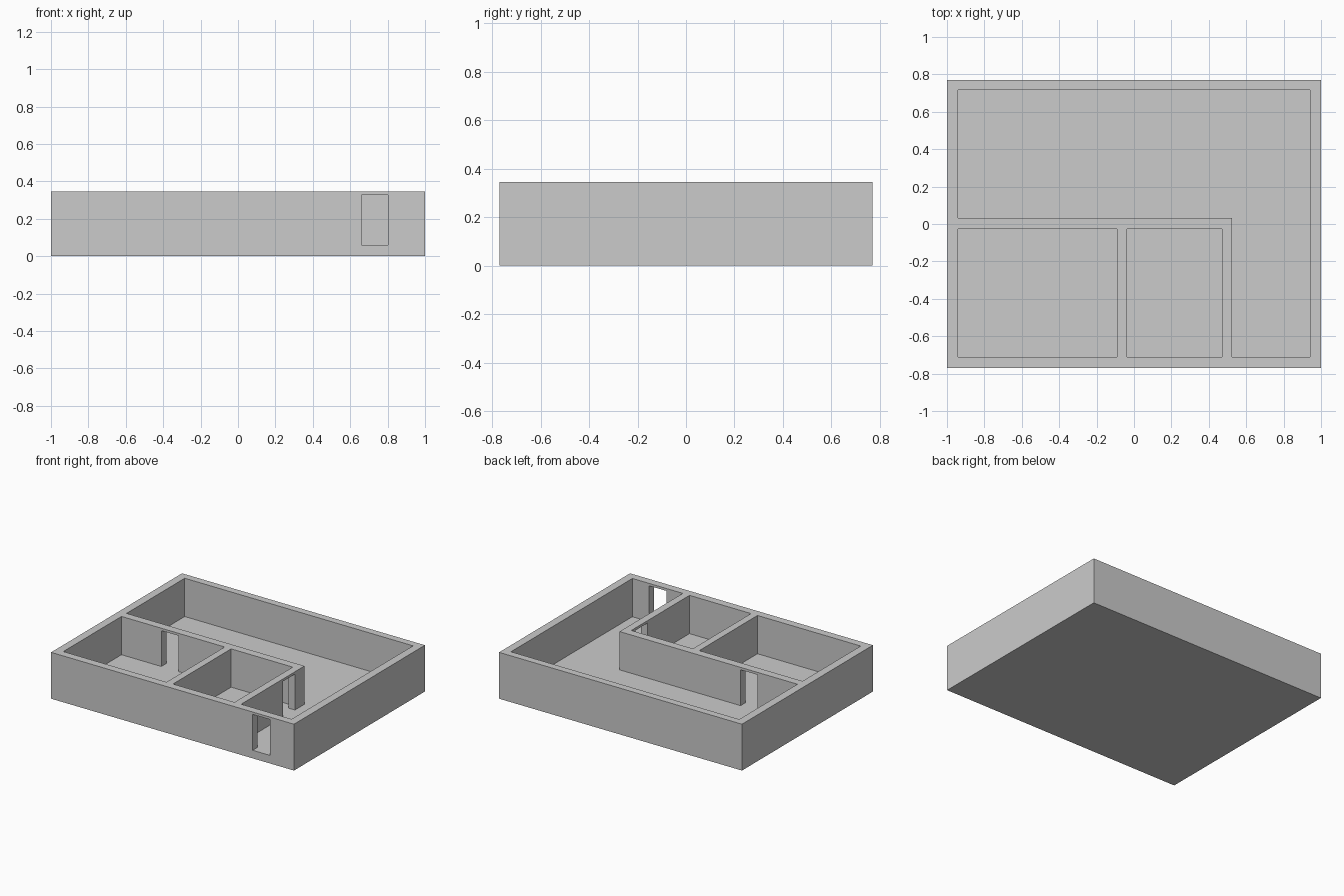
import bpy
import bmesh

if "Cube" in bpy.data.objects:
    bpy.data.objects.remove(bpy.data.objects["Cube"])

W, D, H = 1.0, 0.77, 0.345       # half width, half depth, wall height
IX, IY = 0.94, 0.712             # inner faces of the outer walls
FLOOR, LINTEL = 0.06, 0.327      # floor level, top of the door openings


def box(name, x, y, z):
    """Box spanning the given (low, high) ranges."""
    bm = bmesh.new()
    bmesh.ops.create_cube(bm, size=1)
    for v in bm.verts:
        v.co = [r[0] if c < 0 else r[1] for c, r in zip(v.co, (x, y, z))]
    mesh = bpy.data.meshes.new(name)
    bm.to_mesh(mesh)
    bm.free()
    obj = bpy.data.objects.new(name, mesh)
    bpy.context.collection.objects.link(obj)
    return obj


def doorway(wall, x, y, bottom):
    """Cut a door opening through a wall."""
    cutter = box(wall.name + "_door_cutter", x, y, (bottom, LINTEL))
    cutter.hide_render = True
    cutter.hide_set(True)
    cutter.display_type = 'WIRE'
    mod = wall.modifiers.new("doorway", 'BOOLEAN')
    mod.operation = 'DIFFERENCE'
    mod.solver = 'EXACT'
    mod.object = cutter


# Floor slab
box("floor", (-IX, IX), (-IY, IY + 0.004), (0, FLOOR))

# Outer walls
front = box("front_wall", (-W, W), (-D, -IY), (0, H))
box("back_wall", (-W, W), (IY + 0.004, D), (0, H))
for side, x in (("left", (-W, -IX)), ("right", (IX, W))):
    box(side + "_wall", x, (-IY, IY + 0.004), (0, H))

# Inner walls standing on the floor
middle = box("middle_wall", (-IX, 0.525), (-0.028, 0.032), (FLOOR, H))
box("room_divider", (-0.09, -0.037), (-IY, -0.028), (FLOOR, H))
hall = box("hall_wall", (0.47, 0.525), (-IY, -0.028), (FLOOR, H))

# Door openings
doorway(front, (0.66, 0.802), (-0.85, -0.65), FLOOR)
doorway(middle, (-0.612, -0.472), (-0.1, 0.1), FLOOR - 0.03)
doorway(hall, (0.4, 0.6), (-0.22, -0.08), FLOOR - 0.03)
